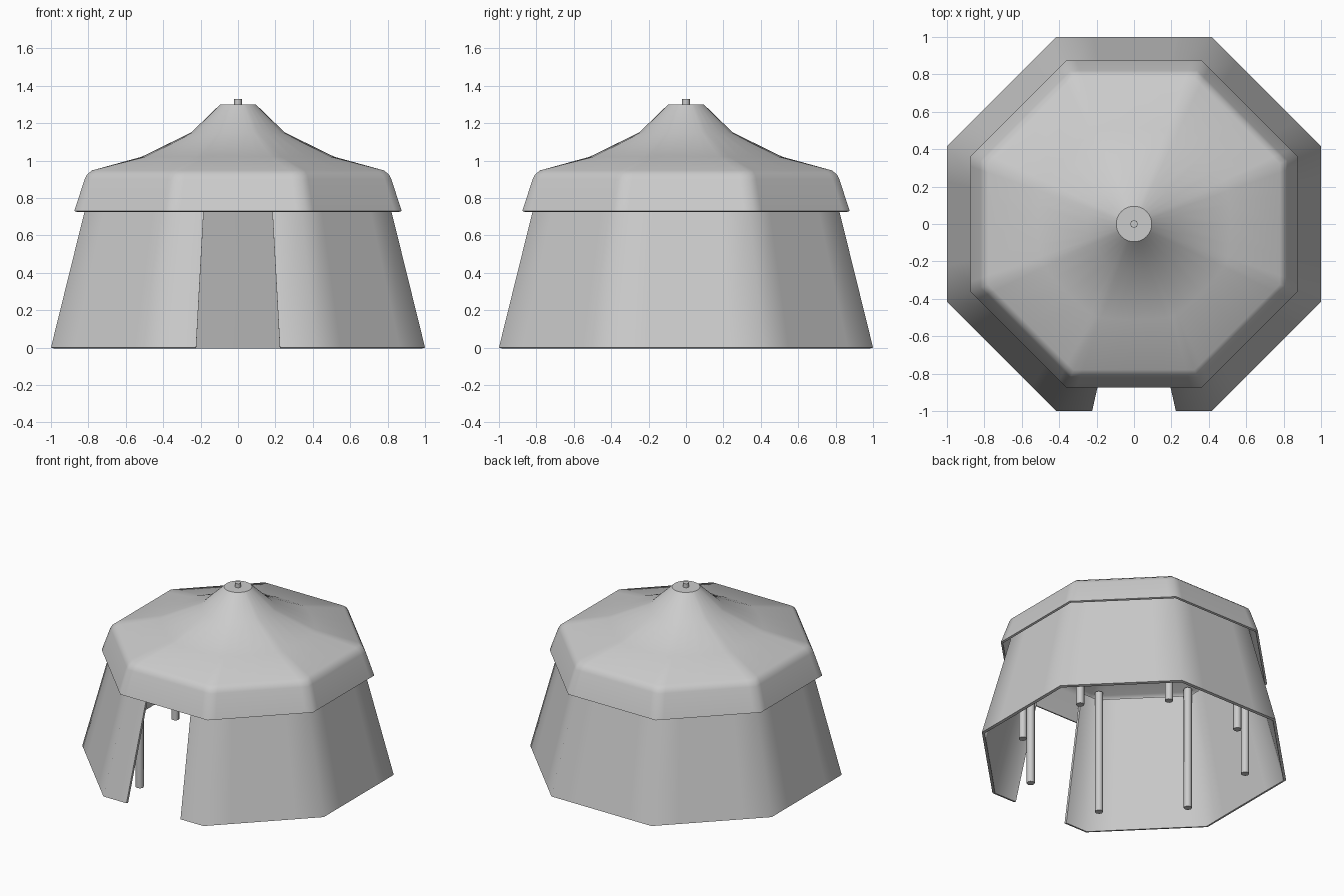
import bpy, bmesh, math
from mathutils import Vector

if "Cube" in bpy.data.objects:
    bpy.data.objects.remove(bpy.data.objects["Cube"], do_unlink=True)

canvas = bpy.data.materials.new("grey canvas")
canvas.use_nodes = True
GREY = (0.6, 0.6, 0.6, 1)
canvas.diffuse_color = GREY
canvas.node_tree.nodes["Principled BSDF"].inputs["Base Color"].default_value = GREY

SIDES = 8
HALF = math.tan(math.pi / SIDES)


def ring(apothem, z, fractions, roundness=0.0):
    """Octagon of points, optionally blended towards a circle; side 0 faces the front."""
    points = []
    for side in range(SIDES):
        turn = 2 * math.pi * side / SIDES - math.pi / 2
        for f in fractions:
            along = HALF * f
            a = turn + math.atan(along)
            r = apothem * (math.hypot(1, along) * (1 - roundness) + roundness)
            points.append(Vector((r * math.cos(a), r * math.sin(a), z)))
    return points


def finish(bm, name, angle, thickness=0.0):
    mesh = bpy.data.meshes.new(name)
    bm.to_mesh(mesh)
    bm.free()
    mesh.materials.append(canvas)
    obj = bpy.data.objects.new(name, mesh)
    bpy.context.collection.objects.link(obj)
    bpy.ops.object.select_all(action="DESELECT")
    obj.select_set(True)
    bpy.context.view_layer.objects.active = obj
    if thickness:
        shell = obj.modifiers.new("cloth thickness", "SOLIDIFY")
        shell.thickness = thickness
        shell.offset = -1
        bpy.ops.object.modifier_apply(modifier=shell.name)
    bpy.ops.object.shade_smooth_by_angle(angle=math.radians(angle))
    return obj


def loft(name, rings, angle, thickness, skip=()):
    """Skin stacked rings, leaving out the listed columns."""
    bm = bmesh.new()
    rows = [[bm.verts.new(p) for p in points] for points in rings]
    n = len(rows[0])
    for low, high in zip(rows, rows[1:]):
        for i in range(n):
            if i not in skip:
                j = (i + 1) % n
                bm.faces.new((low[i], low[j], high[j], high[i]))
    loose = [v for v in bm.verts if not v.link_faces]
    bmesh.ops.delete(bm, geom=loose, context="VERTS")
    return finish(bm, name, angle, thickness)


def post(name, x, y, bottom, top, radius, sides=8):
    bm = bmesh.new()
    bmesh.ops.create_cone(bm, cap_ends=True, segments=sides, radius1=radius,
                          radius2=radius, depth=top - bottom)
    bmesh.ops.translate(bm, verts=bm.verts, vec=(x, y, (top + bottom) / 2))
    return finish(bm, name, 50)


# Sloping wall with the doorway left out of the front side
door = 0.54
wall_cols = (-1, -door, door)
wall_rings = [ring(1 - 0.247 * z, z, wall_cols) for z in (0, 0.73, 0.9)]
loft("tent_wall", wall_rings, 60, 0.02, skip=(1,))

# Roof: octagonal valance and eave blending to a round peak
roof_cols = (-1, -0.85, -0.5, 0, 0.5, 0.85)
roof_profile = [(0.875, 0.73, 0), (0.82, 0.9, 0), (0.807, 0.925, 0), (0.78, 0.947, 0),
                (0.515, 1.02, 0.5), (0.25, 1.15, 0.9), (0.095, 1.3, 1)]
loft("tent_roof", [ring(r, z, roof_cols, k) for r, z, k in roof_profile], 70, 0.015)

# Flat round cap closing the peak
bm = bmesh.new()
bm.faces.new([bm.verts.new(p) for p in ring(0.095, 1.3, roof_cols, 1)])
finish(bm, "roof_cap", 30)

# Tip of the mast
post("mast_tip", 0, 0, 1.25, 1.33, 0.021)

# Upright poles inside every corner
for i, p in enumerate(ring(0.73, 0, (-1,))):
    post(f"corner_pole_{i + 1}", p.x, p.y, 0, 0.93, 0.028)
